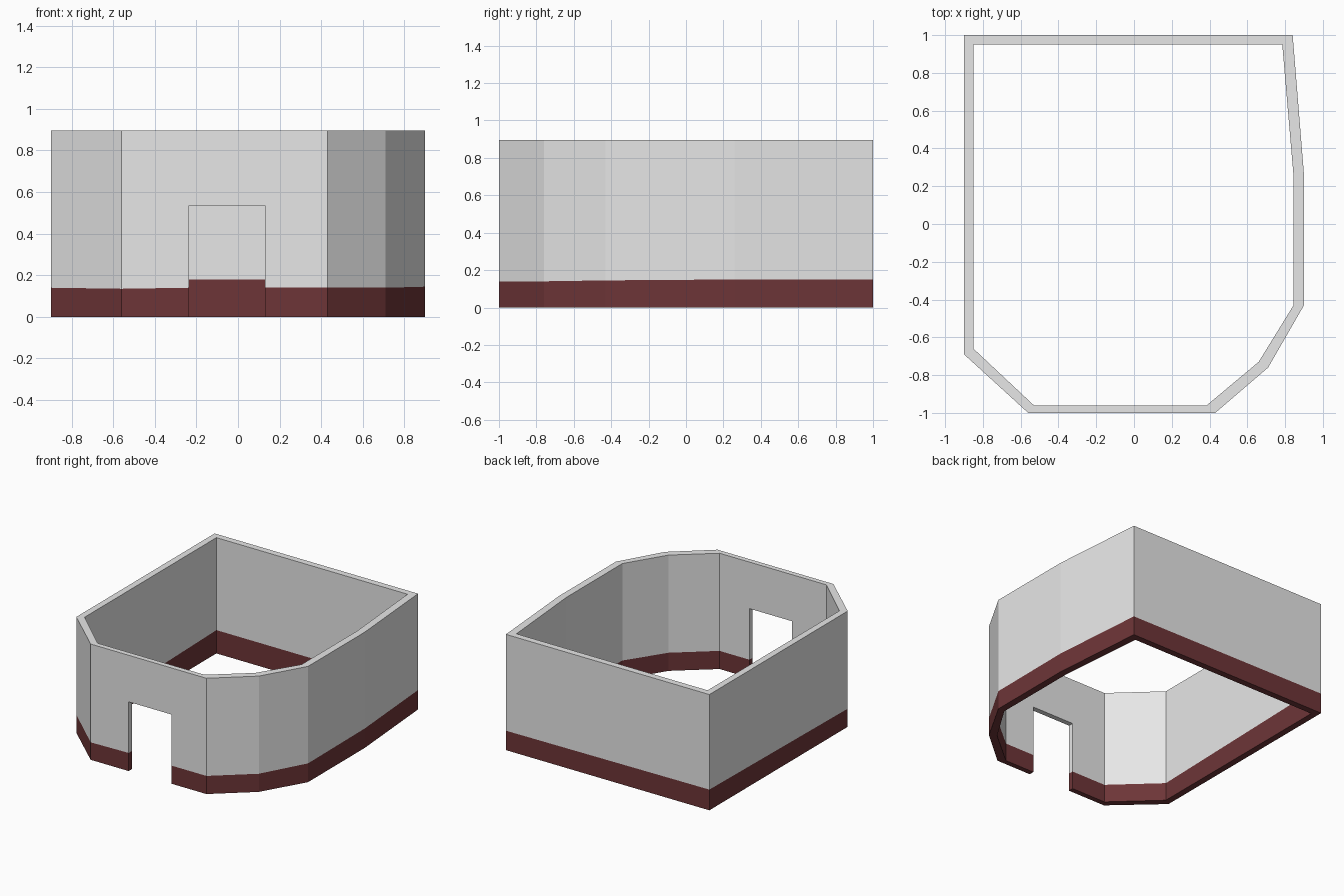
import bpy

if "Cube" in bpy.data.objects:
    bpy.data.objects.remove(bpy.data.objects["Cube"])

H, DOOR_H = 0.895, 0.535


def material(name, rgb):
    m = bpy.data.materials.new(name)
    m.diffuse_color = (*rgb, 1.0)
    m.use_nodes = True
    m.node_tree.nodes["Principled BSDF"].inputs["Base Color"].default_value = m.diffuse_color
    return m


plaster = material("light_grey_plaster", (0.8, 0.8, 0.8))
maroon = material("dark_maroon_paint", (0.155, 0.036, 0.039))

# Plan of the wall, counter-clockwise from right door jamb to left door jamb:
# outer x, outer y, inner x, inner y, paint height outside, paint height inside
PLAN = [
    (0.13, -1.00, 0.13, -0.96, 0.14, 0.14),
    (0.43, -1.00, 0.385, -0.96, 0.14, 0.14),
    (0.71, -0.76, 0.66, -0.73, 0.14, 0.14),
    (0.90, -0.43, 0.845, -0.43, 0.145, 0.145),
    (0.90, 0.26, 0.845, 0.25, 0.15, 0.16),
    (0.84, 1.00, 0.785, 0.95, 0.15, 0.18),
    (-0.90, 1.00, -0.85, 0.95, 0.16, 0.18),
    (-0.90, -0.69, -0.85, -0.66, 0.14, 0.14),
    (-0.56, -1.00, -0.53, -0.96, 0.135, 0.14),
    (-0.235, -1.00, -0.235, -0.96, 0.14, 0.14),
]


def wall_strip(name, plan, z_low, z_high, mat, top=False, bottom=False, ends=True):
    """Open run of wall; z_low / z_high give a height from a paint height."""
    verts, faces = [], []
    for ox, oy, ix, iy, po, pi in plan:
        verts += [(ox, oy, z_low(po)), (ox, oy, z_high(po)),
                  (ix, iy, z_low(pi)), (ix, iy, z_high(pi))]
    for k in range(len(plan) - 1):
        a, b = 4 * k, 4 * k + 4
        faces.append((a, b, b + 1, a + 1))              # outside
        faces.append((b + 2, a + 2, a + 3, b + 3))      # inside
        if top:
            faces.append((a + 1, b + 1, b + 3, a + 3))
        if bottom:
            faces.append((a + 2, b + 2, b, a))
    if ends:                                            # door jambs
        e = 4 * (len(plan) - 1)
        faces.append((2, 0, 1, 3))
        faces.append((e, e + 2, e + 3, e + 1))
    mesh = bpy.data.meshes.new(name)
    mesh.from_pydata(verts, [], faces)
    mesh.materials.append(mat)
    obj = bpy.data.objects.new(name, mesh)
    bpy.context.collection.objects.link(obj)
    return obj


# Painted lower band and plain upper wall
wall_strip("painted_wall_base", PLAN, lambda p: 0.0, lambda p: p, maroon, bottom=True)
wall_strip("upper_wall", PLAN, lambda p: p, lambda p: H, plaster, top=True)

# Wall above the doorway
wall_strip("door_lintel", [PLAN[-1], PLAN[0]], lambda p: DOOR_H, lambda p: H,
           plaster, top=True, bottom=True, ends=False)
